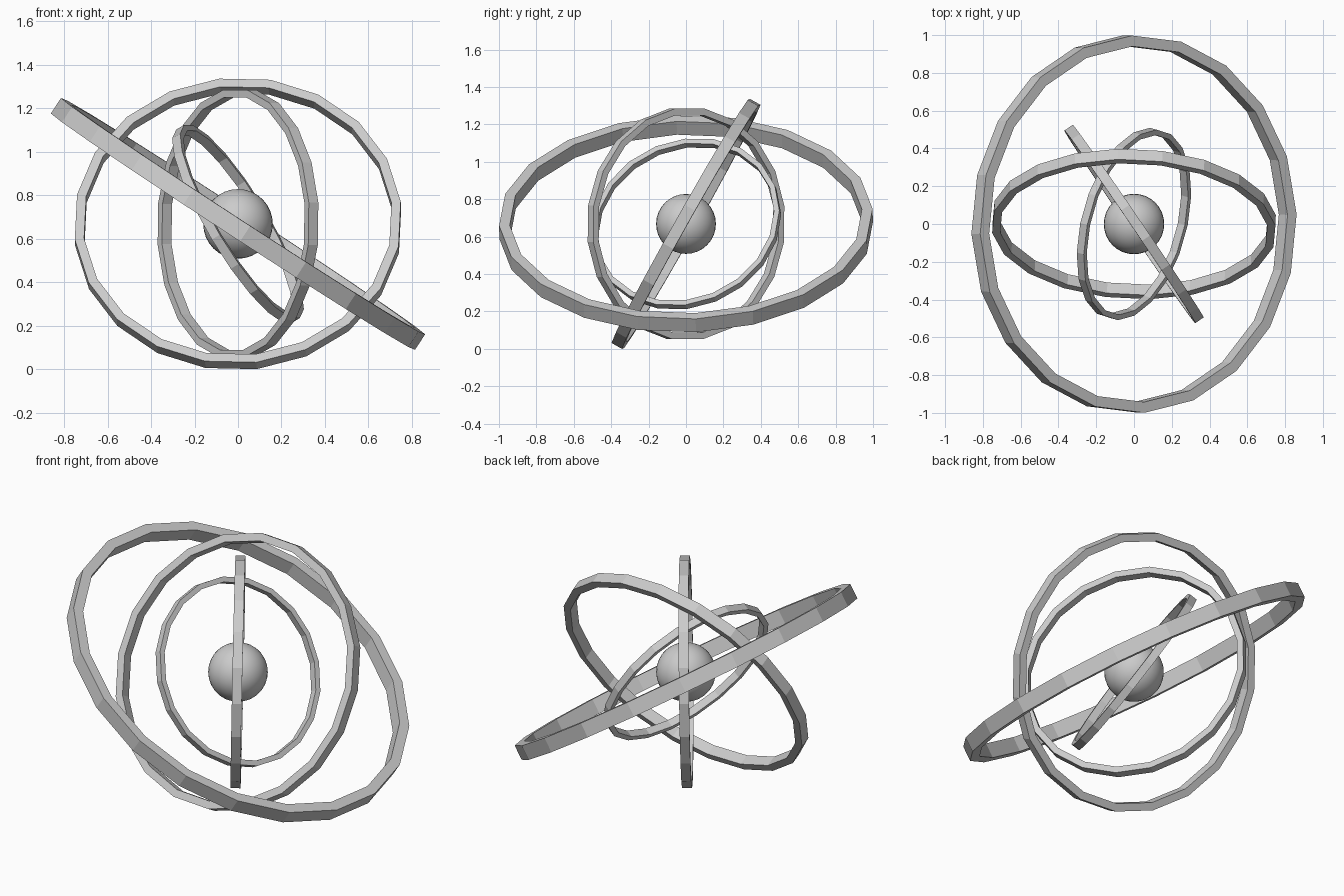
import bpy, bmesh, math
from mathutils import Vector

if "Cube" in bpy.data.objects:
    bpy.data.objects.remove(bpy.data.objects["Cube"])

CENTRE = Vector((0, 0, 0.668))
SEGMENTS = 20


def ring(name, radius, normal, start, phase):
    """Flat-sided band; its width and wall thickness scale with the radius."""
    n = Vector(normal).normalized()
    u = Vector(start)
    u = (u - n * u.dot(n)).normalized()
    v = n.cross(u)
    half, inner = 0.0425 * radius, radius * 0.943
    section = [(radius, -half), (radius, half), (inner, half), (inner, -half)]
    bm = bmesh.new()
    loops = []
    for i in range(SEGMENTS):
        a = math.radians(phase) + 2 * math.pi * i / SEGMENTS
        d = u * math.cos(a) + v * math.sin(a)
        loops.append([bm.verts.new(d * r + n * h) for r, h in section])
    for i in range(SEGMENTS):
        p, q = loops[i], loops[(i + 1) % SEGMENTS]
        for j in range(4):
            k = (j + 1) % 4
            bm.faces.new((p[j], q[j], q[k], p[k]))
    bmesh.ops.recalc_face_normals(bm, faces=bm.faces)
    mesh = bpy.data.meshes.new(name)
    bm.to_mesh(mesh)
    bm.free()
    obj = bpy.data.objects.new(name, mesh)
    obj.location = CENTRE
    bpy.context.collection.objects.link(obj)


# Four nested tilted rings
ring("outer_ring", 1.0, (0.545, -0.02, 0.838), (1, 0, -0.65), 3)
ring("second_ring", 0.755, (-0.033, -0.871, 0.49), (1, 0, 0), 6.5)
ring("third_ring", 0.624, (0.827, 0.562, -0.017), (0, 0, 1), 9)
ring("inner_ring", 0.518, (0.835, -0.23, 0.5), (0, 1, 0), 0)

# Central ball
bpy.ops.mesh.primitive_uv_sphere_add(segments=32, ring_count=16, radius=0.16, location=CENTRE)
ball = bpy.context.object
ball.name = "central_ball"
bpy.ops.object.shade_smooth()
